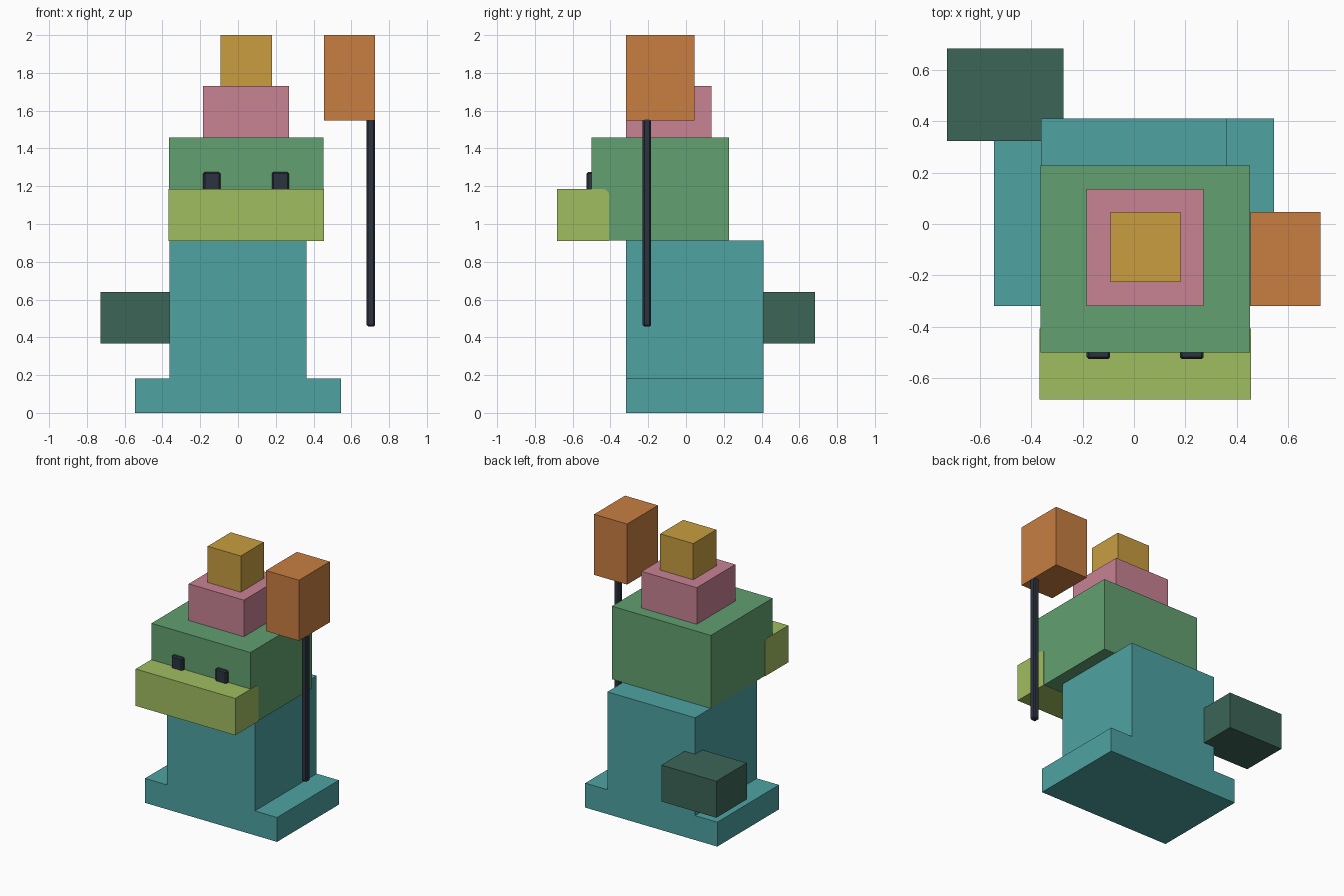
import bpy, bmesh, math

if "Cube" in bpy.data.objects:
    bpy.data.objects.remove(bpy.data.objects["Cube"])


def mat(name, r, g, b):
    """Flat material from display colour values 0-255."""
    lin = [((c / 255 + 0.055) / 1.055) ** 2.4 for c in (r, g, b)]
    m = bpy.data.materials.new(name)
    m.diffuse_color = (*lin, 1)
    m.use_nodes = True
    m.node_tree.nodes["Principled BSDF"].inputs["Base Color"].default_value = m.diffuse_color
    return m


teal = mat("teal", 78, 162, 162)
pine = mat("dark_green", 60, 101, 87)
green = mat("green", 98, 160, 112)
lime = mat("lime", 160, 189, 96)
pink = mat("pink", 200, 130, 148)
gold = mat("gold", 200, 158, 64)
orange = mat("orange", 200, 126, 66)
ink = mat("near_black", 44, 52, 64)


def prism(name, material, profile, axis, lo, hi):
    """Extrude a 2D profile along x (profile = y,z) or y (profile = x,z)."""
    bm = bmesh.new()
    place = (lambda p: (lo, *p)) if axis == "x" else (lambda p: (p[0], lo, p[1]))
    face = bm.faces.new([bm.verts.new(place(p)) for p in profile])
    moved = bmesh.ops.extrude_face_region(bm, geom=[face])["geom"]
    d = hi - lo
    bmesh.ops.translate(bm, vec=(d, 0, 0) if axis == "x" else (0, d, 0),
                        verts=[v for v in moved if isinstance(v, bmesh.types.BMVert)])
    bmesh.ops.recalc_face_normals(bm, faces=bm.faces)
    mesh = bpy.data.meshes.new(name)
    bm.to_mesh(mesh)
    bm.free()
    mesh.materials.append(material)
    ob = bpy.data.objects.new(name, mesh)
    bpy.context.collection.objects.link(ob)
    return ob


def box(name, material, x, y, z, bevel=0):
    """Box from its x, y and z ranges, with optional chamfered edges."""
    ob = prism(name, material, [(x[0], z[0]), (x[1], z[0]), (x[1], z[1]), (x[0], z[1])],
               "y", *y)
    if bevel:
        mod = ob.modifiers.new("chamfer", "BEVEL")
        mod.width, mod.segments = bevel, 1
    return ob


# Body with the wide feet, one inverted-T profile
half = [(0.545, 0), (0.545, 0.182), (0.362, 0.182), (0.362, 0.912)]
prism("body", teal, half + [(-x, z) for x, z in reversed(half)], "y", -0.318, 0.41)

# Tail on the back left corner
box("tail", pine, (-0.728, -0.275), (0.323, 0.682), (0.368, 0.64))

# Head
box("head", green, (-0.364, 0.452), (-0.5, 0.227), (0.912, 1.457))

# Snout with its upper rear edge rounded
r = 0.03
arc = [(-0.407 - r + r * math.cos(a), 1.185 - r + r * math.sin(a))
       for a in (0, math.pi / 6, math.pi / 3, math.pi / 2)]
prism("snout", lime, [(-0.682, 0.91), (-0.407, 0.91)] + arc + [(-0.682, 1.185)],
      "x", -0.367, 0.455)

# Eyes
for side, x in (("left", -0.184), ("right", 0.179)):
    box("eye_" + side, ink, (x, x + 0.091), (-0.526, -0.44), (1.15, 1.275), 0.008)

# Stacked hat
box("hat_lower", pink, (-0.184, 0.271), (-0.318, 0.136), (1.457, 1.73))
box("hat_upper", gold, (-0.092, 0.181), (-0.226, 0.046), (1.73, 2.0))

# Staff and its block
box("staff_pole", ink, (0.681, 0.726), (-0.229, -0.184), (0.457, 1.56), 0.008)
box("staff_block", orange, (0.454, 0.726), (-0.318, 0.046), (1.548, 2.0))
